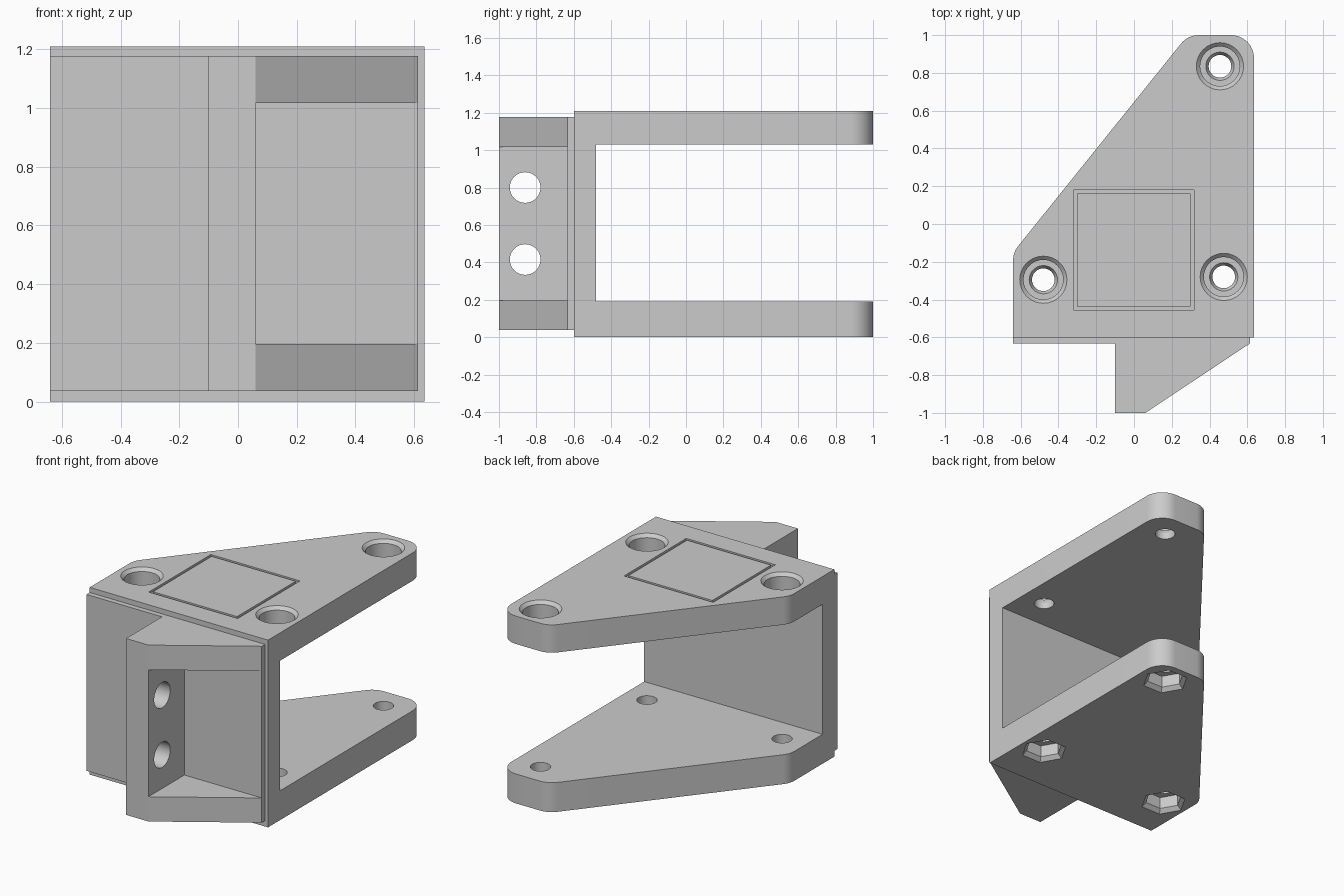
import bpy, bmesh, math
from mathutils import Vector, Matrix

old = bpy.data.objects.get("Cube")
if old:
    bpy.data.objects.remove(old, do_unlink=True)

grey = bpy.data.materials.new("plain grey")
grey.use_nodes = True
grey.diffuse_color = (0.6, 0.6, 0.6, 1)
grey.node_tree.nodes["Principled BSDF"].inputs["Base Color"].default_value = grey.diffuse_color


def finish(name, bm):
    bmesh.ops.recalc_face_normals(bm, faces=bm.faces)
    mesh = bpy.data.meshes.new(name)
    bm.to_mesh(mesh)
    bm.free()
    mesh.materials.append(grey)
    obj = bpy.data.objects.new(name, mesh)
    bpy.context.collection.objects.link(obj)
    return obj


def prism(name, outline, z0, z1):
    """Extrude an xy outline from z0 to z1."""
    bm = bmesh.new()
    face = bm.faces.new([bm.verts.new((x, y, z0)) for x, y in outline])
    top = bmesh.ops.extrude_face_region(bm, geom=[face])["geom"]
    bmesh.ops.translate(bm, vec=(0, 0, z1 - z0),
                        verts=[v for v in top if isinstance(v, bmesh.types.BMVert)])
    return finish(name, bm)


def box(name, x0, x1, y0, y1, z0, z1):
    return prism(name, [(x0, y0), (x1, y0), (x1, y1), (x0, y1)], z0, z1)


def turned(name, profile, sides, matrix):
    """Solid of stacked regular rings given as (radius, height)."""
    bm = bmesh.new()
    rings = [[bm.verts.new((r * math.cos(math.tau * i / sides),
                            r * math.sin(math.tau * i / sides), z))
              for i in range(sides)] for r, z in profile]
    for a, b in zip(rings, rings[1:]):
        for i in range(sides):
            j = (i + 1) % sides
            bm.faces.new((a[i], a[j], b[j], b[i]))
    bm.faces.new(rings[0])
    bm.faces.new(rings[-1])
    bm.transform(matrix)
    return finish(name, bm)


def rounded(corners, steps=8):
    """Outline from (x, y, radius) corners with arcs inserted."""
    points = []
    for i, (x, y, r) in enumerate(corners):
        p = Vector((x, y))
        if not r:
            points.append(p)
            continue
        a = (Vector(corners[i - 1][:2]) - p).normalized()
        b = (Vector(corners[(i + 1) % len(corners)][:2]) - p).normalized()
        half = a.angle(b) / 2
        centre = p + (a + b).normalized() * (r / math.sin(half))
        start = p + a * (r / math.tan(half)) - centre
        end = p + b * (r / math.tan(half)) - centre
        points += [centre + start.lerp(end, k / steps).normalized() * r
                   for k in range(steps + 1)]
    return points


def boolean(target, tool):
    mod = target.modifiers.new("boolean", "BOOLEAN")
    mod.operation = "DIFFERENCE"
    mod.solver = "EXACT"
    mod.object = tool
    bpy.context.view_layer.objects.active = target
    bpy.ops.object.modifier_apply(modifier=mod.name)
    bpy.data.objects.remove(tool, do_unlink=True)


# Clevis frame: two tapered plates joined by an upright wall
frame = prism("clevis_frame", rounded([
    (-0.64, -0.6, 0), (0.635, -0.6, 0), (0.635, 1, 0.12),
    (0.285, 1, 0.12), (-0.64, -0.15, 0.12)]), 0, 1.21)
boolean(frame, box("gap_cutter", -1, 1, -0.48, 1.2, 0.19, 1.03))

# Screw holes: stepped bores above, hexagonal nut pockets below
for x, y in [(0.455, 0.835), (-0.48, -0.295), (0.475, -0.28)]:
    place = Matrix.Translation((x, y, 0))
    boolean(frame, turned("bore_cutter", [
        (0.06, -0.1), (0.06, 1.07), (0.075, 1.1), (0.105, 1.1),
        (0.105, 1.19), (0.125, 1.21), (0.125, 1.3)], 32, place))
    boolean(frame, turned("nut_cutter", [
        (0.138, -0.1), (0.138, 0), (0.112, 0.025), (0.112, 0.1)], 6, place))

# Fine square groove in the top plate
groove = box("groove_cutter", -0.32, 0.317, -0.455, 0.18, 1.197, 1.3)
boolean(groove, box("groove_core", -0.302, 0.299, -0.437, 0.162, 1.1, 1.4))
boolean(frame, groove)

# Mounting pad on the front of the wall
box("mounting_pad", -0.64, 0.613, -0.633, -0.6, 0.037, 1.177)

# Gusseted lug with a pocket between its two ribs
lug = prism("gusseted_lug", [(-0.1, -0.633), (-0.1, -1), (0.06, -1), (0.613, -0.633)],
            0.037, 1.177)
boolean(lug, box("pocket_cutter", 0.06, 1, -1.1, -0.6, 0.197, 1.017))
for z in (0.415, 0.8):
    turn = Matrix.Translation((0, -0.86, z)) @ Matrix.Rotation(math.pi / 2, 4, "Y")
    boolean(lug, turned("bolt_cutter", [(0.082, -0.3), (0.082, 0.3)], 32, turn))

# Smooth round walls, keep hard edges
for obj in (frame, lug):
    bpy.ops.object.select_all(action="DESELECT")
    obj.select_set(True)
    bpy.context.view_layer.objects.active = obj
    bpy.ops.object.shade_smooth_by_angle(angle=math.radians(25))
